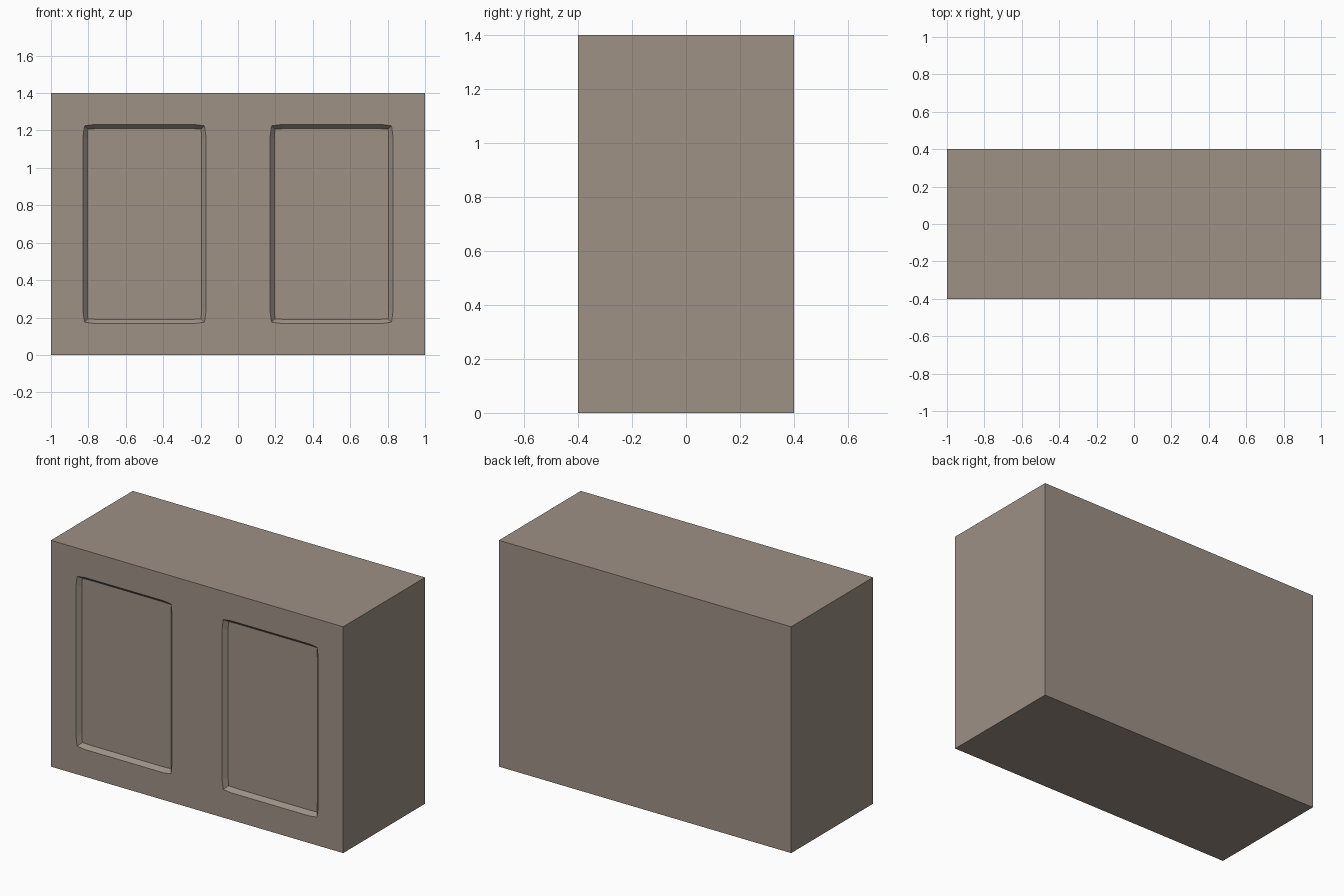
import bpy, bmesh

if "Cube" in bpy.data.objects:
    bpy.data.objects.remove(bpy.data.objects["Cube"])

# cabinet body
bpy.ops.mesh.primitive_cube_add(size=1, location=(0, 0, 0.7))
body = bpy.context.object
body.name = "cabinet_body"
body.scale = (2.0, 0.8, 1.4)
bpy.ops.object.transform_apply(location=True, rotation=False, scale=True)

# brown-grey paint
paint = bpy.data.materials.new("brown_grey_paint")
paint.diffuse_color = (0.338, 0.281, 0.235, 1)
paint.use_nodes = True
paint.node_tree.nodes["Principled BSDF"].inputs["Base Color"].default_value = paint.diffuse_color
body.data.materials.append(paint)


def outline(hw, hh, bulge):
    """Rectangle outline whose sides bow out slightly between the corners."""
    quarter = [(hw, hh - 0.06), (hw - bulge, hh - bulge), (hw - 0.06, hh)]
    pts = list(quarter)
    pts += [(-x, z) for x, z in reversed(quarter)]
    pts += [(-x, -z) for x, z in quarter]
    pts += [(x, -z) for x, z in reversed(quarter)]
    return pts


def panel_cutter(cx):
    """Sloped-sided block that sinks one door panel into the front."""
    rings = [(-0.42, 0.328, 0.532, 0.007),
             (-0.40, 0.328, 0.532, 0.007),
             (-0.375, 0.305, 0.51, 0.002)]
    bm = bmesh.new()
    loops = [[bm.verts.new((cx + x, y, 0.7 + z)) for x, z in outline(w, h, b)]
             for y, w, h, b in rings]
    n = len(loops[0])
    for a, b in zip(loops, loops[1:]):
        for i in range(n):
            j = (i + 1) % n
            bm.faces.new((a[i], a[j], b[j], b[i]))
    bm.faces.new(loops[0])
    bm.faces.new(loops[-1])
    bmesh.ops.recalc_face_normals(bm, faces=bm.faces)
    mesh = bpy.data.meshes.new("panel_cutter")
    bm.to_mesh(mesh)
    bm.free()
    mesh.materials.append(paint)
    ob = bpy.data.objects.new("panel_cutter", mesh)
    bpy.context.collection.objects.link(ob)
    ob.hide_render = True
    return ob


# two recessed door panels
for cx in (-0.5, 0.5):
    cutter = panel_cutter(cx)
    mod = body.modifiers.new("panel", 'BOOLEAN')
    mod.operation = 'DIFFERENCE'
    mod.solver = 'EXACT'
    mod.object = cutter
    bpy.context.view_layer.objects.active = body
    bpy.ops.object.modifier_apply(modifier=mod.name)
    bpy.data.objects.remove(cutter)
